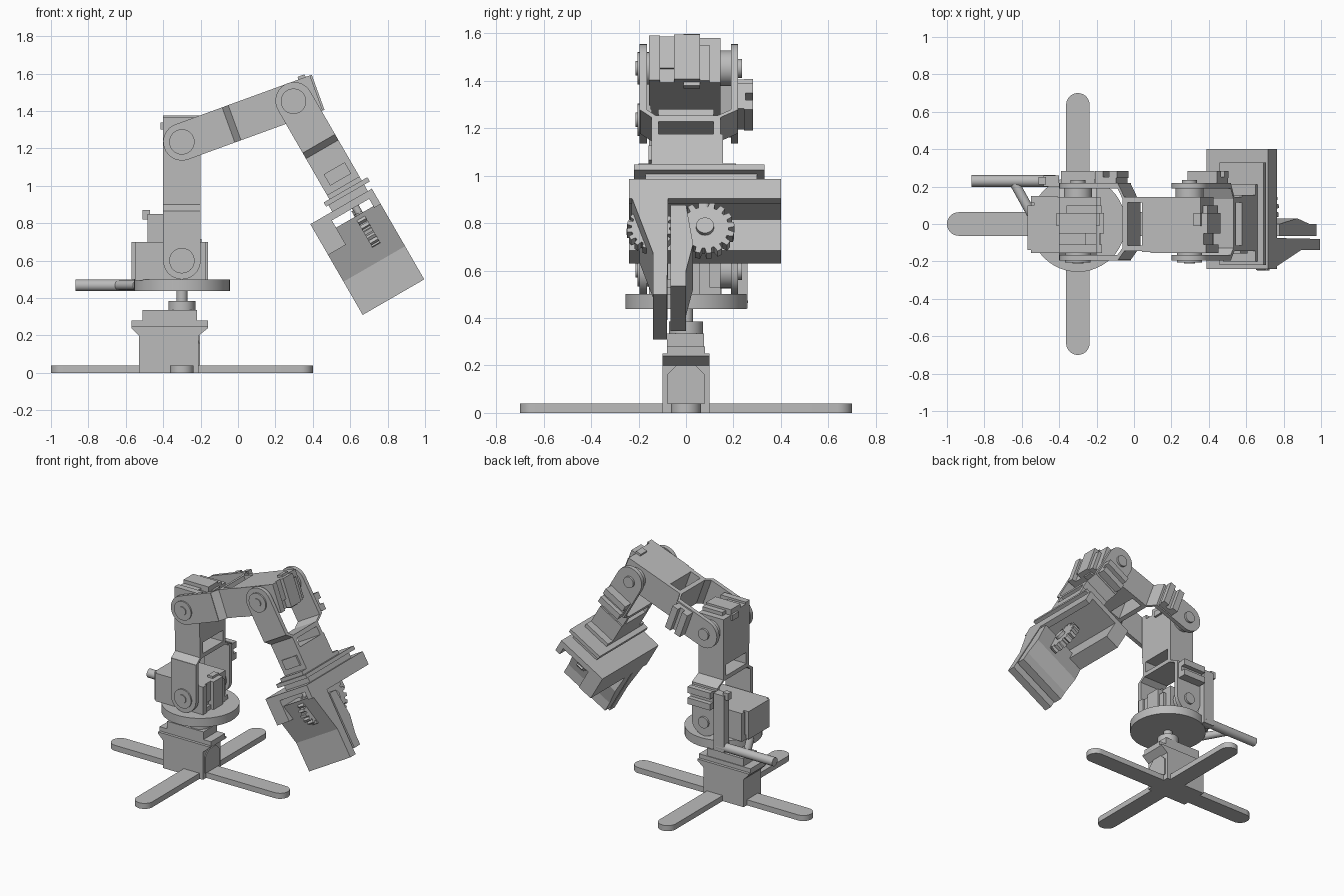
import bpy, bmesh, math
from mathutils import Matrix, Vector

if "Cube" in bpy.data.objects:
    bpy.data.objects.remove(bpy.data.objects["Cube"], do_unlink=True)

grey = bpy.data.materials.new("light_grey")
grey.use_nodes = True
grey.diffuse_color = (0.5, 0.5, 0.5, 1)
grey.node_tree.nodes["Principled BSDF"].inputs["Base Color"].default_value = (0.5, 0.5, 0.5, 1)

WORLD = Matrix.Identity(4)


def frame(x, z, degrees):
    """Joint frame: local z runs along the link, local y is the hinge axis."""
    return Matrix.Translation((x, 0, z)) @ Matrix.Rotation(math.radians(degrees), 4, 'Y')


def finish(name, bm, m, smooth=False):
    bmesh.ops.recalc_face_normals(bm, faces=bm.faces)
    mesh = bpy.data.meshes.new(name)
    bm.to_mesh(mesh)
    bm.free()
    mesh.materials.append(grey)
    ob = bpy.data.objects.new(name, mesh)
    ob.matrix_world = m
    bpy.context.collection.objects.link(ob)
    if smooth:
        bpy.ops.object.select_all(action='DESELECT')
        ob.select_set(True)
        bpy.context.view_layer.objects.active = ob
        bpy.ops.object.shade_smooth_by_angle(angle=math.radians(35))
    return ob


def prism(name, pts, lo, hi, axis='y', m=WORLD, smooth=False):
    """Extrude a flat outline along one axis."""
    place = {'y': lambda p, t: (p[0], t, p[1]),
             'x': lambda p, t: (t, p[0], p[1]),
             'z': lambda p, t: (p[0], p[1], t)}[axis]
    bm = bmesh.new()
    face = bm.faces.new([bm.verts.new(place(p, lo)) for p in pts])
    top = bmesh.ops.extrude_face_region(bm, geom=[face])
    move = Vector(place((0, 0), hi - lo))
    bmesh.ops.translate(bm, vec=move, verts=[v for v in top["geom"] if isinstance(v, bmesh.types.BMVert)])
    return finish(name, bm, m, smooth)


def box(name, x, y, z, m=WORLD):
    pts = [(x[0], z[0]), (x[1], z[0]), (x[1], z[1]), (x[0], z[1])]
    return prism(name, pts, y[0], y[1], 'y', m)


def arc(cx, cy, r, a0, a1, n=16):
    angles = [math.radians(a0 + (a1 - a0) * i / n) for i in range(n + 1)]
    return [(cx + r * math.cos(a), cy + r * math.sin(a)) for a in angles]


def disc(name, cx, cy, r, lo, hi, axis='y', m=WORLD, n=32):
    return prism(name, arc(cx, cy, r, 0, 360, n)[:-1], lo, hi, axis, m, True)


def rod(name, a, b, r):
    a, b = Vector(a), Vector(b)
    m = Matrix.Translation(a) @ (b - a).to_track_quat('Z', 'Y').to_matrix().to_4x4()
    return disc(name, 0, 0, r, 0, (b - a).length, 'z', m, 20)


def gear(name, cy, cu, r, lo, hi, m, teeth=16):
    pts = []
    for i in range(teeth):
        for k, s in ((0, .8), (.3, .8), (.42, 1), (.88, 1)):
            a = 2 * math.pi * (i + k) / teeth
            pts.append((cy + r * s * math.cos(a), cu + r * s * math.sin(a)))
    prism(name, pts, lo, hi, 'x', m)
    disc(name + "_hub", cy, cu, r * .3, lo - .02, hi, 'x', m)


def servo(name, m):
    """Servo motor whose output axis sits 0.635 along the link."""
    box(name + "_body", (-.1, .1), (-.15, .145), (.40, .735), m)
    box(name + "_end_side", (-.1, .1), (-.155, -.11), (.45, .765), m)
    box(name + "_end_low", (-.1, .04), (-.11, -.05), (.7, .75), m)
    box(name + "_end_mid", (-.1, .1), (-.05, .06), (.45, .775), m)
    box(name + "_end_step", (-.06, .1), (.06, .1), (.7, .76), m)
    box(name + "_ear", (-.115, .115), (-.01, .06), (.70, .74), m)
    disc(name + "_horn", 0, .635, .068, -.205, -.14, 'y', m)
    disc(name + "_horn_cap", 0, .635, .03, -.212, -.2, 'y', m)
    disc(name + "_idler", 0, .635, .075, .14, .195, 'y', m)
    disc(name + "_idler_cap", 0, .635, .04, .19, .235, 'y', m)


def fork(name, m):
    """U-shaped bracket swinging on the hinge at the local origin."""
    plate = arc(0, 0, .1, 180, 360) + [(.1, .265), (-.1, .265)]
    prism(name + "_front_plate", plate, -.195, -.165, 'y', m, True)
    prism(name + "_back_plate", plate, .19, .22, 'y', m, True)
    for side, outer, inner in (("front", -.195, -.145), ("back", .22, .145)):
        t = .03 if outer < 0 else -.03
        prism(name + "_" + side + "_chamfer", [(outer, .262), (inner, .30), (inner + t, .30), (outer + t, .262)],
              -.1, .1, 'x', m)
        box(name + "_" + side + "_wall", (-.1, .1), sorted((inner, inner + t)), (.295, .45), m)
    box(name + "_web", (-.1, .1), (-.145, .145), (.29, .32), m)
    # stepped cable clip on the back plate
    box(name + "_clip", (-.09, .09), (.21, .25), (.13, .25), m)
    for z in (.13, .21):
        box(name + "_clip_jaw", (-.09, .09), (.245, .283), (z, z + .045), m)


# Cross-shaped foot
for i in range(4):
    leg = arc(.637, 0, .063, -90, 90) + [(0, .063), (0, -.063)]
    m = Matrix.Translation((-.3, 0, 0)) @ Matrix.Rotation(math.pi / 2 * i, 4, 'Z')
    prism("foot_leg", leg, 0, .04, 'z', m, True)

# Base pedestal and its upright servo
prism("pedestal", [(-.53, 0), (-.21, 0), (-.21, .2), (-.16, .24), (-.16, .25), (-.57, .25), (-.57, .24), (-.53, .2)],
      -.1, .1)
prism("pedestal_panel", [(-.08, .04), (.08, .04), (.08, .16), (.04, .2), (-.04, .2), (-.08, .16)], -.211, -.203, 'x')
box("pedestal_ears", (-.57, -.16), (-.08, .08), (.25, .28))
box("pedestal_servo_top", (-.51, -.22), (-.08, .075), (.28, .335))
disc("pedestal_boss", -.3, 0, .072, .335, .385, 'z')
disc("pedestal_shaft", -.3, 0, .03, .385, .44, 'z')

# Turntable with side handle
disc("turntable", -.3, 0, .256, .437, .5, 'z', n=48)
rod("handle", (-.87, .23, .468), (-.42, .23, .468), .031)
rod("handle_strut", (-.64, .22, .468), (-.54, .04, .468), .026)
box("handle_post", (-.485, -.4), (.2, .26), (.44, .85))
box("handle_post_tip", (-.51, -.47), (.21, .25), (.82, .87))

# Shoulder servo lying in a cradle
servo("shoulder_servo", frame(-.935, .6, 90))
box("cradle_end", (-.57, -.53), (-.14, .1), (.5, .7))
box("cradle_floor", (-.55, -.18), (-.15, .145), (.495, .53))
for y in (-.155, .115):
    box("cradle_side", (-.55, -.41), (y, y + .035), (.5, .7))

# Upper arm and forearm share one bracket-and-servo link
for name, x, z, a in (("upper_arm", -.3, .6, 0), ("forearm", -.3, 1.235, 70)):
    fork(name, frame(x, z, a))
    servo(name + "_servo", frame(x, z, a))

# Wrist bracket and gripper drive
g = frame(.3, 1.455, 150)
fork("wrist", g)
box("wrist_servo", (-.1, .1), (-.145, .155), (.38, .58), g)
box("wrist_servo_tab", (-.07, .06), (-.158, -.14), (.42, .49), g)
box("wrist_ears", (-.1, .1), (-.2, .21), (.525, .55), g)
box("wrist_flange", (-.135, .135), (-.22, .33), (.55, .576), g)
box("gripper_neck", (-.1, .12), (-.17, .3), (.576, .62), g)

# Gripper tray, open toward the fingers
box("gripper_plate", (-.125, .255), (-.24, .4), (.615, .655), g)
box("gripper_upper_wall", (-.125, -.085), (-.24, .4), (.65, .71), g)
box("gripper_lower_wall", (.145, .255), (-.24, .4), (.65, .805), g)
gear("drive_gear", .08, .79, .125, -.02, .03, g)
gear("idle_gear", -.15, .79, .1, -.02, .03, g)
for y in (.08, -.15):
    disc("gear_axle", y, .0, .02, .64, .8, 'z', g @ Matrix(((0, 1, 0, 0), (1, 0, 0, 0), (0, 0, 1, 0), (0, 0, 0, 1))))

# Two broad flat fingers
prism("front_finger", [(-.23, .70), (-.075, .70), (-.08, 1.175), (-.14, 1.175), (-.14, .97)], -.125, .255, 'x', g)
prism("back_finger", [(-.065, .74), (0, .74), (.03, .93), (0, 1.06), (0, 1.135), (-.065, 1.135)],
      -.125, .255, 'x', g)
